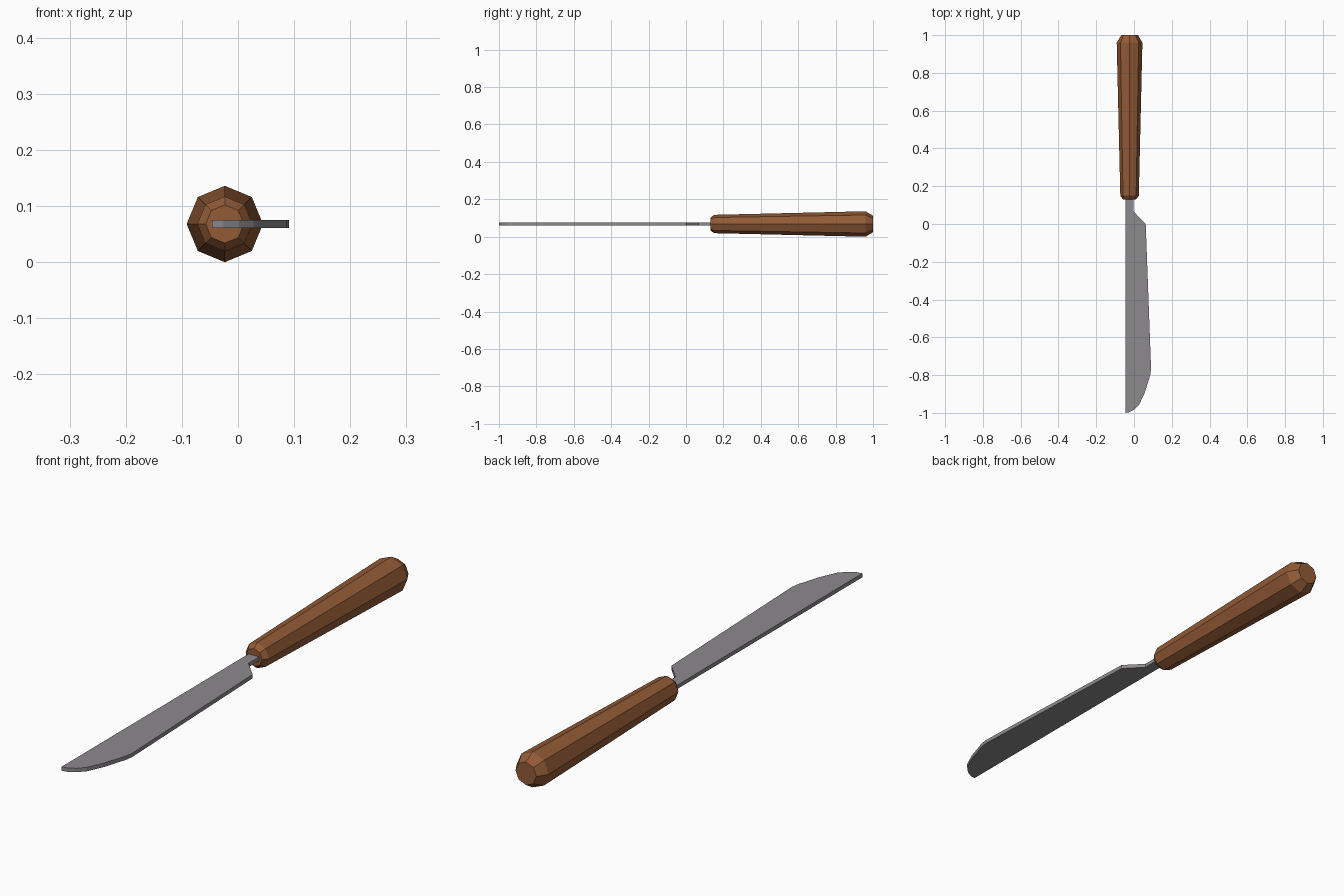
import bpy, bmesh, math

if "Cube" in bpy.data.objects:
    bpy.data.objects.remove(bpy.data.objects["Cube"])

CX, CZ = -0.0235, 0.068  # handle axis


def material(name, rgb):
    m = bpy.data.materials.new(name)
    m.diffuse_color = (*rgb, 1)
    m.use_nodes = True
    m.node_tree.nodes["Principled BSDF"].inputs["Base Color"].default_value = m.diffuse_color
    return m


def add_object(name, bm, mat, location):
    bmesh.ops.recalc_face_normals(bm, faces=bm.faces)
    me = bpy.data.meshes.new(name)
    bm.to_mesh(me)
    bm.free()
    me.materials.append(mat)
    ob = bpy.data.objects.new(name, me)
    ob.location = location
    bpy.context.collection.objects.link(ob)
    return ob


wood = material("brown wood", (0.29, 0.105, 0.037))
steel = material("grey steel", (0.27, 0.255, 0.27))

# Handle: tapered octagon with chamfered ends, as (y, radius) rings
bm = bmesh.new()
rings = []
for y, r in [(0.13, 0.034), (0.15, 0.049), (0.96, 0.068), (1.0, 0.044)]:
    angles = [k * math.pi / 4 for k in range(8)]
    rings.append([bm.verts.new((r * math.cos(a), y, r * math.sin(a))) for a in angles])
for a, b in zip(rings, rings[1:]):
    for k in range(8):
        n = (k + 1) % 8
        bm.faces.new((a[k], a[n], b[n], b[k]))
bm.faces.new(rings[0])
bm.faces.new(rings[-1])
add_object("handle", bm, wood, (CX, 0, CZ))

# Blade with tang: outline at mid thickness, inset and raised for the bevelled rim
outline = [(-0.046, 0.15), (-0.046, -1.0), (-0.026, -0.997), (0.002, -0.982),
           (0.028, -0.955), (0.056, -0.895), (0.086, -0.80), (0.0905, -0.77),
           (0.085, -0.62), (0.062, 0.0), (-0.002, 0.066), (-0.002, 0.15)]
bm = bmesh.new()
face = bm.faces.new([bm.verts.new((x, y, 0)) for x, y in outline])
bmesh.ops.inset_region(bm, faces=[face], thickness=0.007, use_boundary=True,
                       use_even_offset=True)
for v in face.verts:
    v.co.z = 0.0075
blade = add_object("blade", bm, steel, (0, 0, CZ))
# keep the open half facing up before mirroring
if sum(p.normal.z for p in blade.data.polygons) < 0:
    blade.data.flip_normals()
mirror = blade.modifiers.new("other side", "MIRROR")
mirror.use_axis = (False, False, True)
